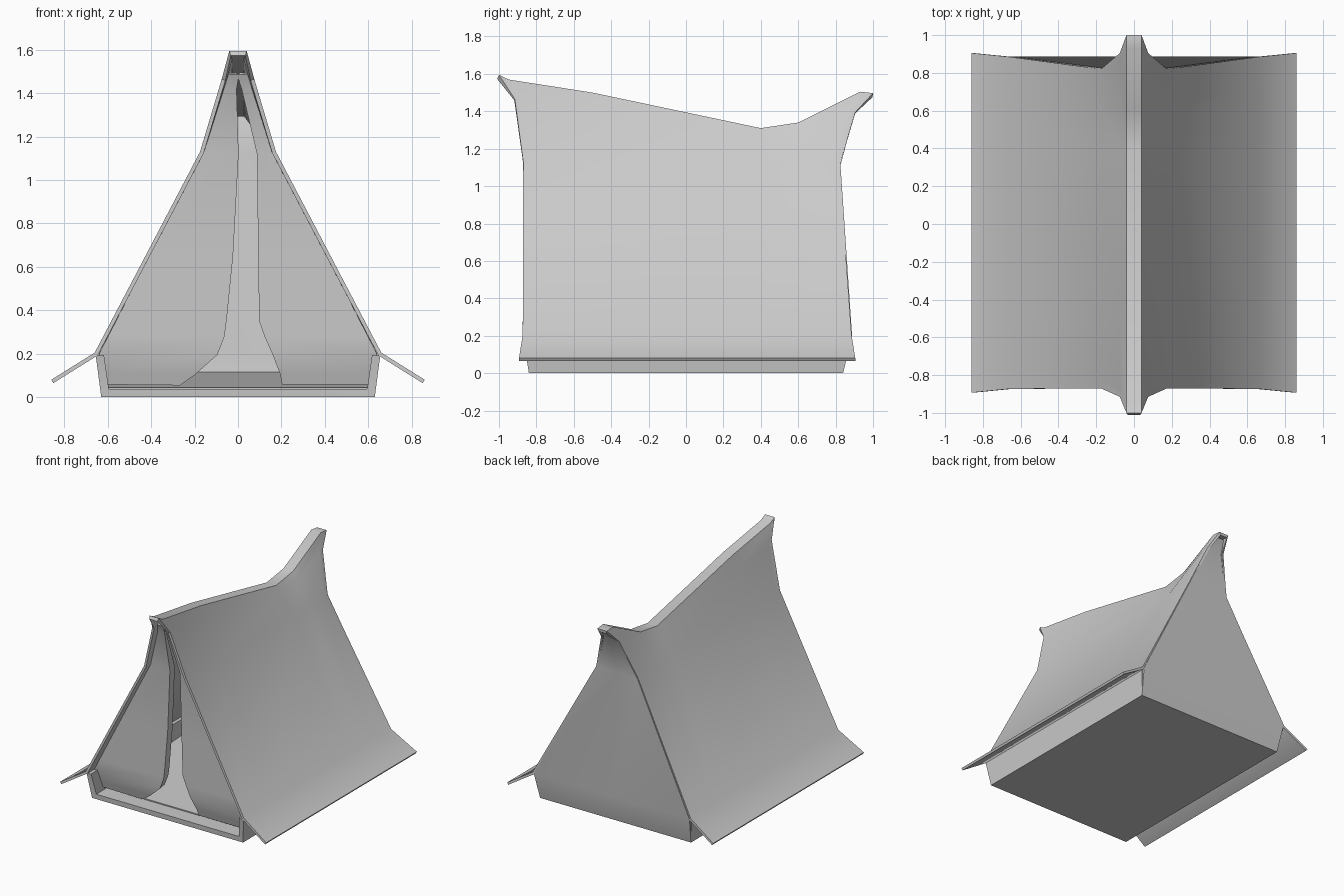
import bpy, math

if "Cube" in bpy.data.objects:
    bpy.data.objects.remove(bpy.data.objects["Cube"])


def sheet(name, rows, thick, offset=-1.0):
    """Cloth panel from a grid of points, thickened; normal = column dir x row dir."""
    n = len(rows[0])
    verts = [p for r in rows for p in r]
    faces = [(i * n + j, i * n + j + 1, (i + 1) * n + j + 1, (i + 1) * n + j)
             for i in range(len(rows) - 1) for j in range(n - 1)]
    me = bpy.data.meshes.new(name)
    me.from_pydata(verts, [], faces)
    ob = bpy.data.objects.new(name, me)
    bpy.context.collection.objects.link(ob)
    bpy.ops.object.select_all(action='DESELECT')
    ob.select_set(True)
    bpy.context.view_layer.objects.active = ob
    m = ob.modifiers.new("thickness", 'SOLIDIFY')
    m.thickness = thick
    m.offset = offset
    m.use_even_offset = True
    bpy.ops.object.modifier_apply(modifier=m.name)
    bpy.ops.object.shade_smooth_by_angle(angle=math.radians(38))
    return ob


def lerp_table(table, z):
    """Piecewise linear lookup in (z, value) pairs."""
    for (a, u), (b, v) in zip(table, table[1:]):
        if z <= b:
            return u + (v - u) * (z - a) / (b - a)
    return table[-1][1]


# roof canopy: half cross-section from ground flare to ridge, swept along y
ridge_y = [-1.0, -0.95, -0.5, 0.4, 0.6, 0.93, 1.0]
ridge_z = [1.595, 1.57, 1.5, 1.31, 1.34, 1.505, 1.497]


def row(x, front, back, z_front, z_back):
    ys = [front, front + 0.04, -0.5, 0.4, 0.6, back - 0.04, back]
    return [(x, y, z_front + (z_back - z_front) * (y - front) / (back - front))
            for y in ys]


neck_y = [-0.915, -0.88, -0.5, 0.4, 0.6, 0.86, 0.905]
half = [
    row(0.86, -0.893, 0.905, 0.08, 0.08),
    row(0.66, -0.873, 0.885, 0.205, 0.205),
    row(0.175, -0.87, 0.82, 1.13, 1.11),
    [(0.075, y, z - 0.28 * (z - 1.13)) for y, z in zip(neck_y, ridge_z)],
    [(0.04, y, z) for y, z in zip(ridge_y, ridge_z)],
]
mirror = [[(-x, y, z) for x, y, z in r] for r in reversed(half)]
sheet("roof_canopy", half + mirror, 0.018)

# ground tub: U-shaped section open at the front
tub = [(-0.655, 0.87, 0.19), (-0.63, 0.84, 0.0), (0.63, 0.84, 0.0), (0.655, 0.87, 0.19)]
sheet("ground_tub", [[(x, -y, z), (x, y, z)] for x, y, z in tub], 0.038)

# inner floor, rising slightly to the back
sheet("inner_floor", [[(0.61, -0.72, 0.045), (0.61, 0.83, 0.115)],
                      [(-0.61, -0.72, 0.045), (-0.61, 0.83, 0.115)]], 0.02)

# back wall
back = [(0.63, 0.84, 0.0), (0.65, 0.888, 0.2), (0.172, 0.826, 1.11),
        (0.07, 0.90, 1.39), (0.035, 0.96, 1.475)]
sheet("back_wall", [[(x, y, z), (0, y, z), (-x, y, z)] for x, y, z in back], 0.025)

# front door flaps with inward-turned edges
levels = [0.06, 0.11, 0.2, 0.28, 0.35, 0.65, 1.12, 1.42, 1.49]
outer = [(0.06, 0.625), (0.2, 0.64), (1.12, 0.165), (1.42, 0.075), (1.49, 0.055)]
flap_y = [(0.06, -0.75), (0.2, -0.79), (1.12, -0.81), (1.42, -0.86), (1.49, -0.89)]
left_edge = [-0.27, -0.2, -0.1, -0.07, -0.06, -0.03, -0.005, -0.015, -0.003]
right_edge = [0.21, 0.2, 0.165, 0.13, 0.105, 0.1, 0.095, 0.025, 0.003]
for name, side, edge in (("left_flap", -1, left_edge), ("right_flap", 1, right_edge)):
    rows = []
    for z, e in zip(levels, edge):
        y = lerp_table(flap_y, z)
        depth = 0.07 if z < 1.4 else 0.03
        rows.append([(side * lerp_table(outer, z), y, z), (e, y, z),
                     (e + side * 0.012, y + depth, z)])
    sheet(name, rows, 0.012, 0.0)
